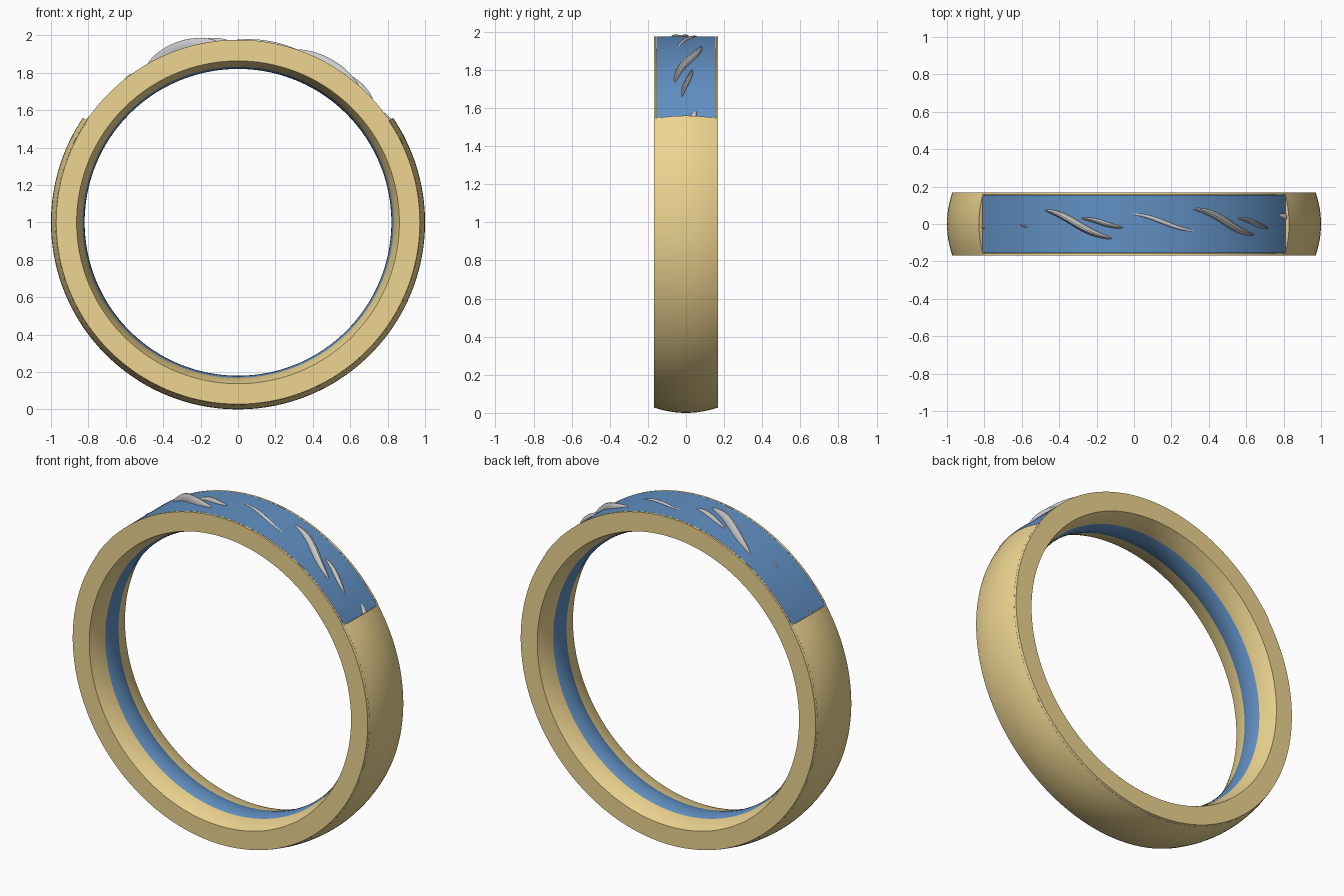
import bpy, bmesh, math

if "Cube" in bpy.data.objects:
    bpy.data.objects.remove(bpy.data.objects["Cube"])

CZ = 1.0          # ring centre height
HALF = 0.168      # half width of the band
A0, A1 = math.radians(34), math.radians(146)   # open window at the top


def material(name, rgb):
    m = bpy.data.materials.new(name)
    m.diffuse_color = (*rgb, 1)
    m.use_nodes = True
    m.node_tree.nodes["Principled BSDF"].inputs["Base Color"].default_value = m.diffuse_color
    return m


gold = material("gold", (0.85, 0.66, 0.28))
blue = material("blue", (0.12, 0.28, 0.55))


def sweep(bm, profile, start, end, steps, caps=False):
    """Revolve a closed (radius, y) profile about the ring axis."""
    full = abs(end - start - 2 * math.pi) < 1e-6
    rings = []
    for i in range(steps if full else steps + 1):
        a = start + (end - start) * i / steps
        rings.append([bm.verts.new((r * math.cos(a), y, CZ + r * math.sin(a)))
                      for r, y in profile])
    n = len(profile)
    for i in range(steps):
        p, q = rings[i], rings[(i + 1) % len(rings)]
        for j in range(n):
            k = (j + 1) % n
            bm.faces.new((p[j], p[k], q[k], q[j]))
    if caps:
        bm.faces.new(rings[0])
        bm.faces.new(rings[-1])


def finish(name, bm, mat=None):
    bmesh.ops.recalc_face_normals(bm, faces=bm.faces)
    me = bpy.data.meshes.new(name)
    bm.to_mesh(me)
    bm.free()
    ob = bpy.data.objects.new(name, me)
    bpy.context.collection.objects.link(ob)
    if mat:
        me.materials.append(mat)
    bpy.ops.object.select_all(action='DESELECT')
    ob.select_set(True)
    bpy.context.view_layer.objects.active = ob
    bpy.ops.object.shade_smooth_by_angle(angle=math.radians(30))
    return ob


def arc(width, centre, edge, n=12):
    """Parabolic (radius, y) curve across the band."""
    out = []
    for i in range(n + 1):
        t = -1 + 2 * i / n
        out.append((centre + (edge - centre) * t * t, width * t))
    return out


# Gold band: domed lower part, channelled upper part
inner = arc(HALF, 0.826, 0.863)
bm = bmesh.new()
sweep(bm, inner + arc(HALF, 1.0, 0.972)[::-1], A1, A0 + 2 * math.pi, 120, True)
G = 0.157
channel = [(0.976, HALF), (0.976, G), (0.91, G), (0.91, -G), (0.976, -HALF + 0.011), (0.976, -HALF)]
sweep(bm, inner + channel, A0, A1, 60)
finish("gold_band", bm, gold)

# Blue inlay ring: shows in the top window and as a strip inside
bm = bmesh.new()
sweep(bm, arc(G - 0.001, 0.82, 0.888) + [(0.976, G - 0.001), (0.976, -G + 0.001)],
      0, 2 * math.pi, 180)
finish("blue_inlay", bm, blue)


def flame(name, x0, y0, x1, y1, width, height, bend):
    """Tapered S-curved blob lying on the inlay between two top-view points."""
    bm = bmesh.new()
    R, n, m = 0.976, 28, 14
    t0, t1 = math.asin(x0 / R), math.asin(x1 / R)
    dx, dy = R * (t1 - t0), y1 - y0
    length = math.hypot(dx, dy)
    nx, ny = -dy / length, dx / length
    rings = []
    for i in range(n + 1):
        s = 0.004 + 0.992 * i / n
        taper = math.sin(math.pi * s) ** 0.6
        off = bend * math.sin(2 * math.pi * s)
        ring = []
        for j in range(m):
            a = 2 * math.pi * j / m
            side = off + width * taper * math.cos(a)
            up = R - 0.006 + (height + 0.006) * taper * math.sin(a)
            th = t0 + (dx * s + nx * side) / R
            ring.append(bm.verts.new((up * math.sin(th), y0 + dy * s + ny * side,
                                      CZ + up * math.cos(th))))
        rings.append(ring)
    for p, q in zip(rings, rings[1:]):
        for j in range(m):
            k = (j + 1) % m
            bm.faces.new((p[j], p[k], q[k], q[j]))
    bm.faces.new(rings[0])
    bm.faces.new(rings[-1])
    finish(name, bm)


# Raised silver flames along the inlay
flames = [
    (-0.485, 0.078, -0.11, -0.08, 0.020, 0.043, 0.010),
    (-0.29, 0.032, -0.05, -0.02, 0.014, 0.022, 0.004),
    (-0.04, 0.06, 0.35, -0.042, 0.012, 0.008, 0.008),
    (0.31, 0.083, 0.65, -0.06, 0.021, 0.030, 0.012),
    (0.55, 0.033, 0.725, -0.022, 0.014, 0.020, 0.004),
    (0.775, 0.05, 0.85, 0.02, 0.018, 0.012, 0.0),
    (-0.615, -0.002, -0.56, -0.02, 0.006, 0.005, 0.0),
    (-0.84, -0.005, -0.79, -0.022, 0.008, 0.008, 0.0),
]
for i, f in enumerate(flames):
    flame(f"silver_flame_{i + 1}", *f)
